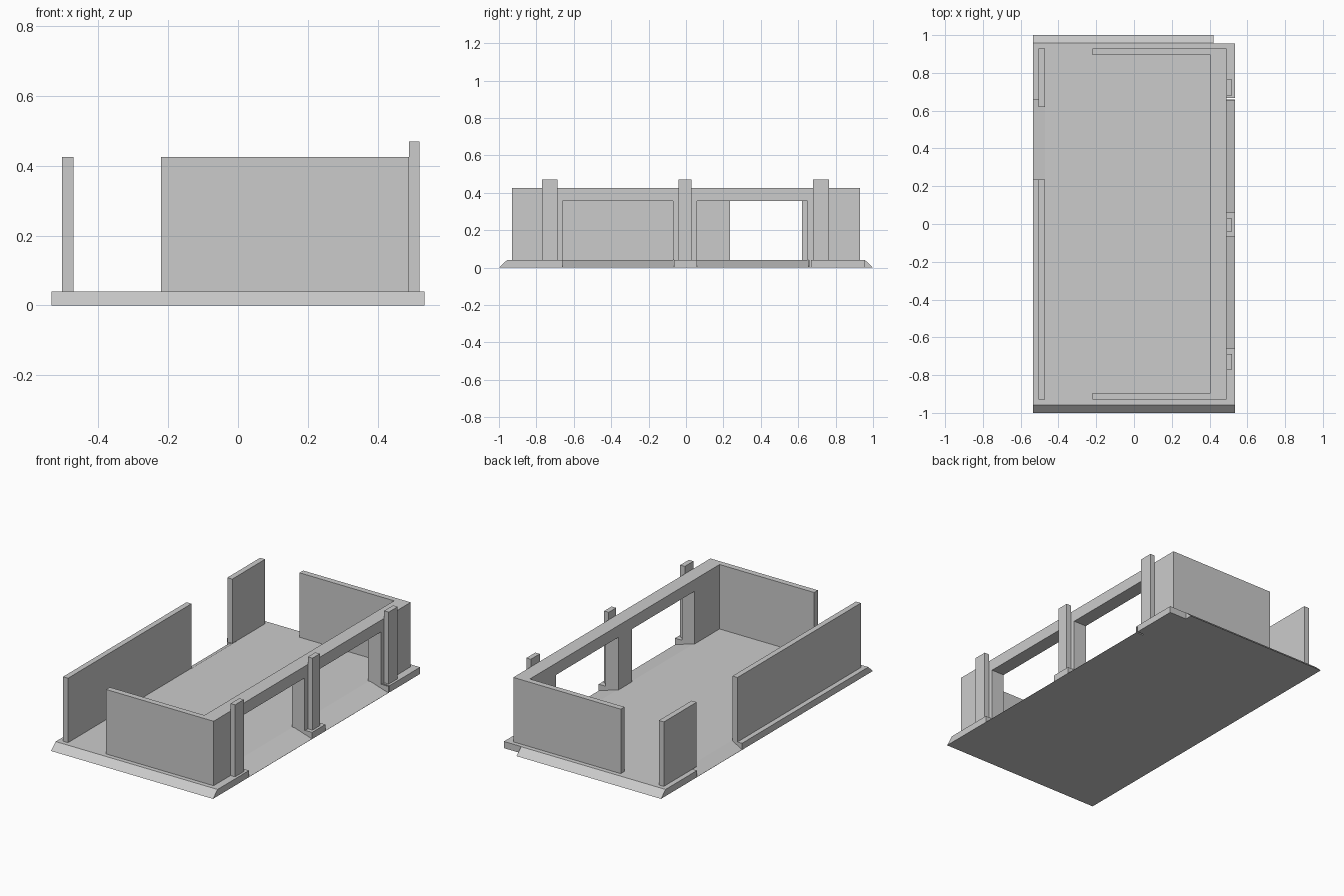
import bpy, bmesh
from mathutils import Vector

if "Cube" in bpy.data.objects:
    bpy.data.objects.remove(bpy.data.objects["Cube"])

FLOOR = 0.04
WALL_TOP = 0.425


def prism(name, profile, lo, hi, axis):
    """Extrude a 2D profile along 'x', 'y' or 'z' from lo to hi."""
    def place(a, b, t):
        return {'x': (t, a, b), 'y': (a, t, b), 'z': (a, b, t)}[axis]
    bm = bmesh.new()
    face = bm.faces.new([bm.verts.new(place(a, b, lo)) for a, b in profile])
    new = bmesh.ops.extrude_face_region(bm, geom=[face])['geom']
    shift = Vector(place(0, 0, hi - lo))
    bmesh.ops.translate(bm, vec=shift,
                        verts=[g for g in new if isinstance(g, bmesh.types.BMVert)])
    bmesh.ops.recalc_face_normals(bm, faces=bm.faces)
    mesh = bpy.data.meshes.new(name)
    bm.to_mesh(mesh)
    bm.free()
    obj = bpy.data.objects.new(name, mesh)
    bpy.context.collection.objects.link(obj)
    return obj


def box(name, x0, x1, y0, y1, z0, z1):
    return prism(name, [(x0, y0), (x1, y0), (x1, y1), (x0, y1)], z0, z1, 'z')


def cut(target, cutter):
    cutter.hide_render = True
    cutter.hide_set(True)
    mod = target.modifiers.new(cutter.name, 'BOOLEAN')
    mod.operation = 'DIFFERENCE'
    mod.solver = 'EXACT'
    mod.object = cutter
    bpy.context.view_layer.objects.active = target
    bpy.ops.object.modifier_apply(modifier=mod.name)
    bpy.data.objects.remove(cutter)


# Floor slab with sloped front and back edges
slab = prism("floor_slab", [(-1, 0), (1, 0), (0.957, FLOOR), (-0.957, FLOOR)],
             -0.535, 0.535, 'x')

# Doorway ramps down to the ground on both long sides
doors = [(-0.66, -0.065), (0.06, 0.655)]
for y0, y1 in doors:
    cut(slab, prism("right_ramp_cutter",
                    [(0.41, FLOOR), (0.41, 0.1), (0.6, 0.1), (0.6, 0.001), (0.535, 0.001)],
                    y0, y1, 'y'))
cut(slab, prism("left_ramp_cutter",
                [(-0.47, FLOOR), (-0.47, 0.1), (-0.6, 0.1), (-0.6, 0.001), (-0.535, 0.001)],
                0.235, 0.66, 'y'))

# Notched back corner and narrow slit in the right edge
cut(slab, box("corner_cutter", 0.42, 0.6, 0.955, 1.1, -0.1, 0.1))
cut(slab, box("slit_cutter", 0.49, 0.6, 0.66, 0.668, -0.1, 0.1))

# U-shaped wall with two doorways
u_wall = prism("main_wall",
               [(-0.22, -0.93), (0.49, -0.93), (0.49, 0.93), (-0.22, 0.93),
                (-0.22, 0.895), (0.405, 0.895), (0.405, -0.895), (-0.22, -0.895)],
               FLOOR, WALL_TOP, 'z')
for y0, y1 in [(-0.66, -0.07), (0.06, 0.65)]:
    cut(u_wall, box("door_cutter", 0.3, 0.6, y0, y1, -0.1, 0.355))

# Free-standing left walls
box("left_wall_long", -0.505, -0.472, -0.93, 0.235, FLOOR, WALL_TOP)
box("left_wall_short", -0.505, -0.472, 0.62, 0.93, FLOOR, WALL_TOP)

# Outer columns
for i, (y0, y1) in enumerate([(-0.77, -0.688), (-0.04, 0.03), (0.68, 0.765)]):
    box(f"column_{i + 1}", 0.49, 0.52, y0, y1, FLOOR, 0.47)
